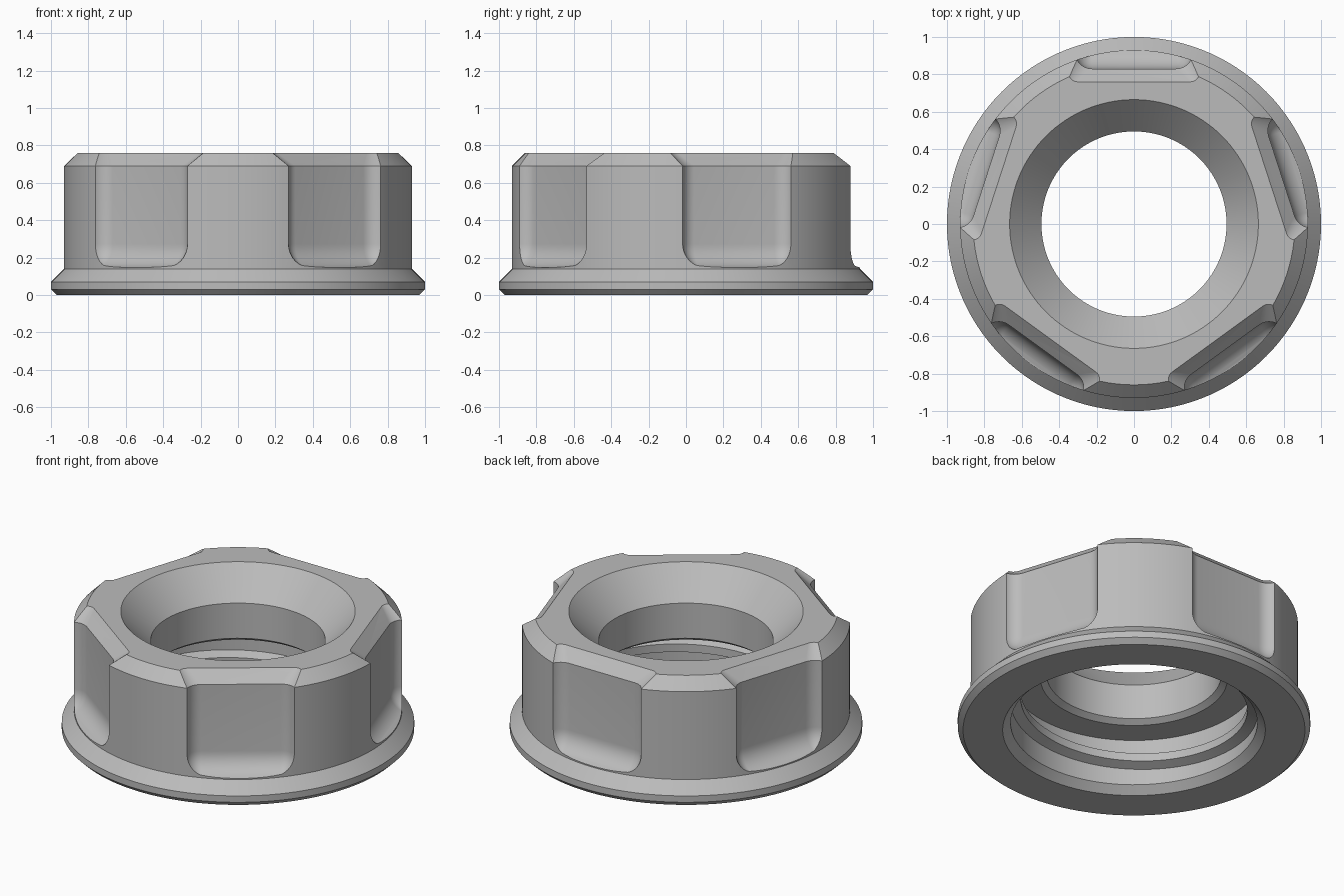
import bpy, bmesh
from math import sin, cos, pi, radians
from mathutils import Matrix, Vector

if "Cube" in bpy.data.objects:
    bpy.data.objects.remove(bpy.data.objects["Cube"])

GREY = 0.5
grey = bpy.data.materials.new("plain_grey")
grey.use_nodes = True
grey.diffuse_color = (GREY, GREY, GREY, 1)
grey.node_tree.nodes["Principled BSDF"].inputs["Base Color"].default_value = (GREY, GREY, GREY, 1)


def make_object(name, bm):
    bmesh.ops.recalc_face_normals(bm, faces=bm.faces)
    mesh = bpy.data.meshes.new(name)
    bm.to_mesh(mesh)
    bm.free()
    mesh.materials.append(grey)
    obj = bpy.data.objects.new(name, mesh)
    bpy.context.collection.objects.link(obj)
    return obj


def loft(bm, rings, closed=False):
    """Skin equal-length rings of points; cap the ends unless closed."""
    rows = [[bm.verts.new(p) for p in ring] for ring in rings]
    pairs = list(zip(rows, rows[1:])) + ([(rows[-1], rows[0])] if closed else [])
    for a, b in pairs:
        for i in range(len(a)):
            j = (i + 1) % len(a)
            bm.faces.new((a[i], a[j], b[j], b[i]))
    if not closed:
        bm.faces.new(rows[0])
        bm.faces.new(rows[-1])


def smooth(obj, angle=28):
    bpy.ops.object.select_all(action="DESELECT")
    obj.select_set(True)
    bpy.context.view_layer.objects.active = obj
    bpy.ops.object.shade_smooth_by_angle(angle=radians(angle))


# Nut body: flange, barrel, countersink, bore and wide lower cavity
SEGMENTS = 120
profile = [(0.97, 0), (1, 0.03), (1, 0.07), (0.93, 0.14), (0.93, 0.69), (0.86, 0.76),
           (0.665, 0.76), (0.495, 0.58), (0.495, 0.36), (0.53, 0.335), (0.70, 0.335),
           (0.70, 0.045), (0.745, 0)]
bm = bmesh.new()
loft(bm, [[(r * cos(t), r * sin(t), z) for r, z in profile]
          for t in (2 * pi * i / SEGMENTS for i in range(SEGMENTS))], closed=True)
body = make_object("nut_body", bm)


# Grip pocket cutters: rounded slots with a curved foot and a flared top
def slot_outline(half_width, floor, radius, z, turn):
    points = [(half_width, 1.2), (-half_width, 1.2)]
    for side in (-1, 1):
        for i in range(9):
            a = (i if side < 0 else 8 - i) * pi / 16
            points.append((side * (half_width - radius + radius * cos(a)),
                           floor + radius - radius * sin(a)))
    return [turn @ Vector((x, y, z)) for x, y in points]


FOOT, HALF, FLOOR, CORNER = 0.13, 0.315, 0.83, 0.09
sections = []
for i in range(11):
    a = i / 10 * pi / 2
    inset = FOOT * (1 - sin(a))
    sections.append((HALF - inset, FLOOR + inset, max(CORNER - inset, 0.01),
                     0.143 + FOOT * (1 - cos(a))))
sections += [(HALF, FLOOR, CORNER, 0.69), (0.35, 0.76, 0.05, 0.76), (0.40, 0.66, 0.05, 0.86)]

bm = bmesh.new()
for k in range(5):
    turn = Matrix.Rotation(radians(72 * k), 3, "Z")
    loft(bm, [slot_outline(*s, turn) for s in sections])
cutter = make_object("pocket_cutter", bm)
cutter.hide_render = True
cutter.hide_viewport = True

cut = body.modifiers.new("grip_pockets", "BOOLEAN")
cut.operation, cut.solver, cut.object = "DIFFERENCE", "EXACT", cutter
bpy.context.view_layer.objects.active = body
bpy.ops.object.modifier_apply(modifier=cut.name)
bpy.data.objects.remove(cutter)
smooth(body)

# Internal thread: a trapezoid ridge swept along a helix, fading at both ends
PITCH, TURNS, STEPS = 0.17, 1.25, 150
bm = bmesh.new()
rings = []
for i in range(STEPS + 1):
    f = i / STEPS
    t = 2 * pi * TURNS * f
    z = 0.085 + PITCH * TURNS * f
    crest = 0.71 - 0.065 * min(1, f * 12, (1 - f) * 12 + 0.01) - 0.002
    rings.append([(r * cos(t), r * sin(t), z + dz) for r, dz in
                  ((0.72, -0.055), (crest, -0.025), (crest, 0.025), (0.72, 0.055))])
loft(bm, rings)
smooth(make_object("inner_thread", bm))
